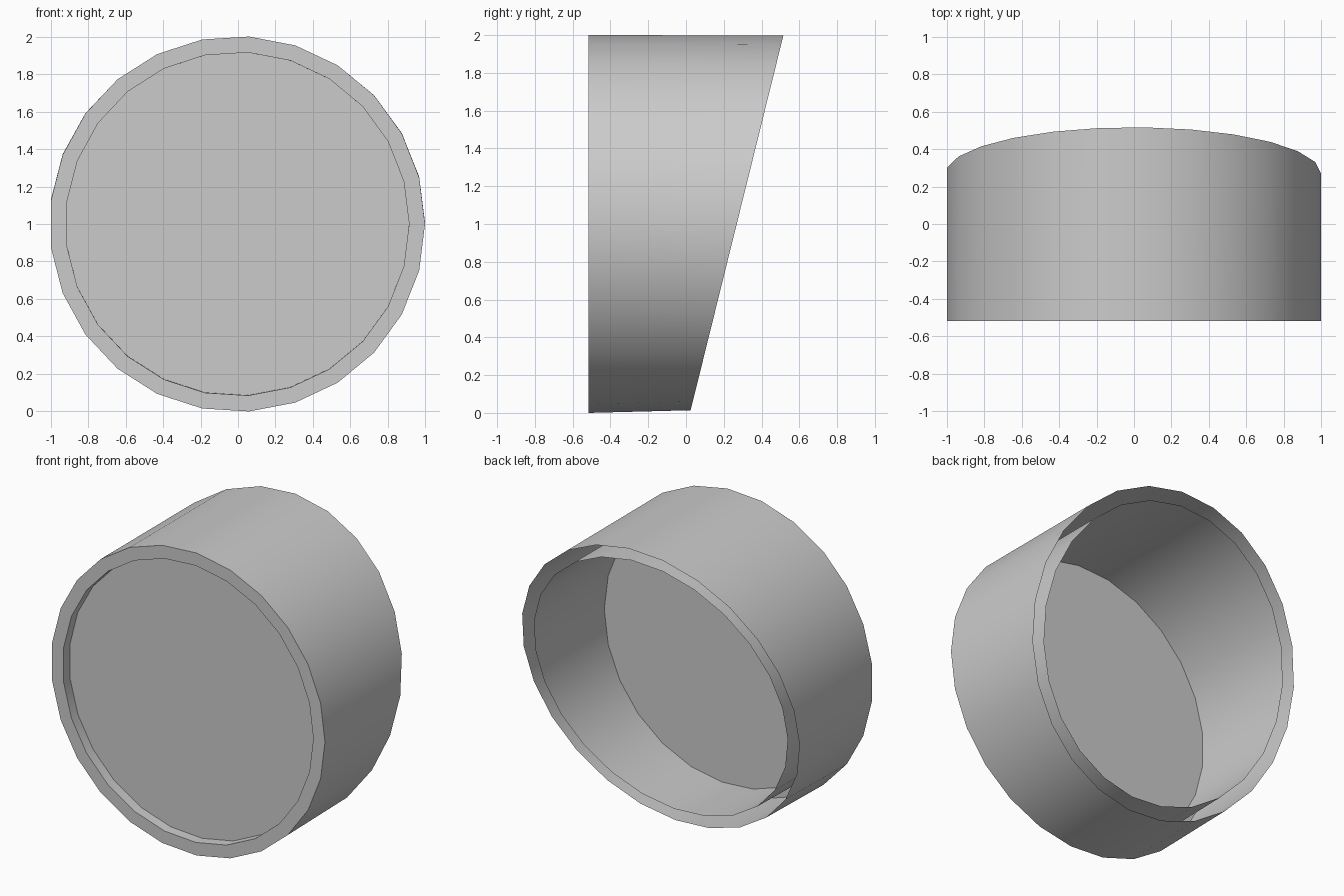
import bpy, bmesh, math

if "Cube" in bpy.data.objects:
    bpy.data.objects.remove(bpy.data.objects["Cube"])

SIDES, CX, CZ = 25, -0.004, 1.0
FRONT, PANEL_Y = -0.517, -0.45
OUTER, INNER = 1.002, 0.917


def ring(bm, radius, y=None):
    """Ring of vertices; y=None puts it on the slanted back plane."""
    verts = []
    for k in range(SIDES):
        a = 2 * math.pi * k / SIDES
        x, z, yy = CX + radius * math.cos(a), CZ + radius * math.sin(a), y
        if y is None:
            z = 1.006 + 0.992 * (z - CZ)
            yy = 0.27 + 0.2475 * (z - 1.006)
        verts.append(bm.verts.new((x, yy, z)))
    return verts


def bridge(bm, a, b):
    for i in range(SIDES):
        j = (i + 1) % SIDES
        bm.faces.new((a[i], a[j], b[j], b[i]))


def finish(name, bm):
    mesh = bpy.data.meshes.new(name)
    bm.to_mesh(mesh)
    bm.free()
    obj = bpy.data.objects.new(name, mesh)
    bpy.context.collection.objects.link(obj)
    bpy.ops.object.select_all(action='DESELECT')
    obj.select_set(True)
    bpy.context.view_layer.objects.active = obj
    bpy.ops.object.shade_smooth_by_angle(angle=math.radians(30))


# Double-walled housing: joined by a flat front rim, open between walls at the back
bm = bmesh.new()
loops = [ring(bm, OUTER), ring(bm, OUTER, FRONT),
         ring(bm, INNER, FRONT), ring(bm, INNER)]
for a, b in zip(loops, loops[1:]):
    bridge(bm, a, b)
# orient so the rim faces forward
bm.normal_update()
if next(f for f in bm.faces if abs(f.normal.y) > 0.9).normal.y > 0:
    bmesh.ops.reverse_faces(bm, faces=bm.faces[:])
finish("housing", bm)

# Front panel, slightly recessed
bm = bmesh.new()
bm.faces.new(ring(bm, INNER, PANEL_Y))
finish("front_panel", bm)
